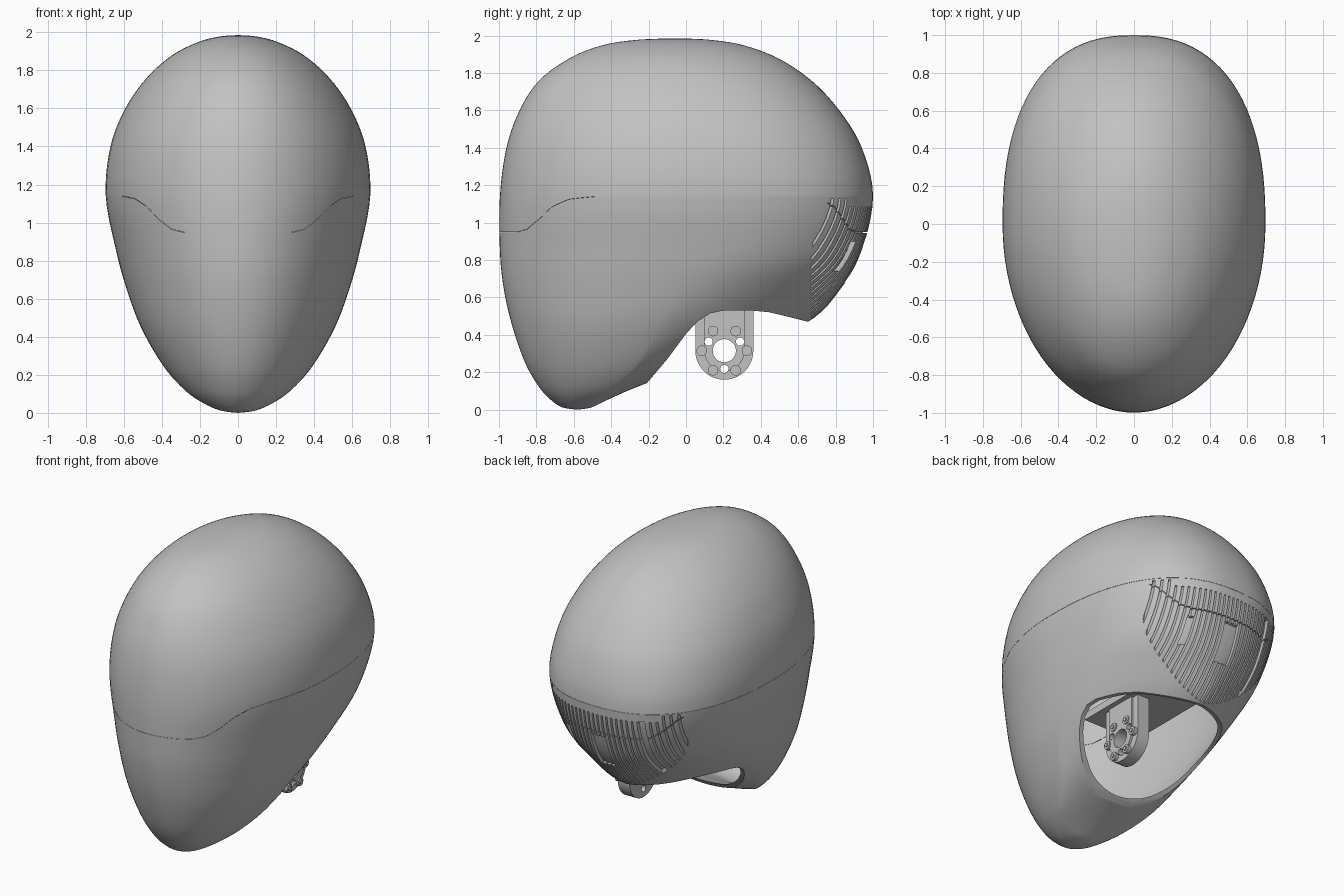
import bpy, bmesh, math
from mathutils import Vector

if "Cube" in bpy.data.objects:
    bpy.data.objects.remove(bpy.data.objects["Cube"], do_unlink=True)

grey = bpy.data.materials.new("plain_grey")
grey.use_nodes = True
COLOUR = (0.54, 0.54, 0.54, 1)
grey.diffuse_color = COLOUR
grey.node_tree.nodes["Principled BSDF"].inputs["Base Color"].default_value = COLOUR


def finish(name, bm):
    bmesh.ops.recalc_face_normals(bm, faces=bm.faces)
    mesh = bpy.data.meshes.new(name)
    bm.to_mesh(mesh)
    bm.free()
    obj = bpy.data.objects.new(name, mesh)
    bpy.context.collection.objects.link(obj)
    mesh.materials.append(grey)
    return obj


def activate(obj):
    bpy.ops.object.select_all(action="DESELECT")
    obj.select_set(True)
    bpy.context.view_layer.objects.active = obj


def apply(obj, kind, **settings):
    activate(obj)
    mod = obj.modifiers.new(kind.lower(), kind)
    for key, value in settings.items():
        setattr(mod, key, value)
    bpy.ops.object.modifier_apply(modifier=mod.name)


def boolean(obj, cutter, operation="DIFFERENCE", keep=False):
    apply(obj, "BOOLEAN", object=cutter, operation=operation, solver="EXACT")
    if not keep:
        bpy.data.objects.remove(cutter, do_unlink=True)


def smooth(obj, degrees=35):
    activate(obj)
    bpy.ops.object.shade_smooth_by_angle(angle=math.radians(degrees))


def add_prism(bm, points, lo, hi, axis="x"):
    """Extrude a (y, z) outline along x, or an (x, z) outline along y."""
    place = (lambda a, b, d: (d, a, b)) if axis == "x" else (lambda a, b, d: (a, d, b))
    ends = [[bm.verts.new(place(a, b, d)) for a, b in points] for d in (lo, hi)]
    bm.faces.new(ends[0])
    bm.faces.new(ends[1][::-1])
    for i in range(len(points)):
        j = (i + 1) % len(points)
        bm.faces.new((ends[0][i], ends[0][j], ends[1][j], ends[1][i]))


def prism(name, points, lo, hi, axis="x"):
    bm = bmesh.new()
    add_prism(bm, points, lo, hi, axis)
    return finish(name, bm)


def rect(a0, a1, b0, b1):
    return [(a0, b0), (a1, b0), (a1, b1), (a0, b1)]


def circle(cy, cz, r, n=32):
    return [(cy + r * math.cos(math.tau * i / n), cz + r * math.sin(math.tau * i / n))
            for i in range(n)]


# Head sections: height, front y, back y, half width, widest y, back squareness
SECTIONS = [
    (0, -.58, -.58, 0, -.58, 2), (.012, -.66, -.505, .09, -.57, 2),
    (.05, -.72, -.425, .18, -.5, 1.9), (.12, -.785, -.265, .28, -.39, 1.7),
    (.25, -.86, .08, .395, -.26, 1.5), (.45, -.93, .62, .51, -.15, 1.57),
    (.65, -.975, .83, .585, -.05, 1.88), (.85, -.995, .94, .64, 0, 2.25),
    (1.14, -.995, 1, .695, 0, 2.4), (1.4, -.96, .94, .67, 0, 2.3),
    (1.6, -.89, .82, .592, 0, 2.2), (1.76, -.785, .67, .48, -.02, 2.1),
    (1.88, -.62, .49, .345, -.04, 2), (1.95, -.44, .3, .205, -.05, 2),
    (1.978, -.25, .12, .095, -.05, 2), (1.985, -.05, -.05, 0, -.05, 2)]


def section(t):
    """Smoothly blend between neighbouring sections."""
    last = len(SECTIONS) - 1
    i = min(int(t), last - 1)
    f = t - i
    a, b, c, d = (SECTIONS[max(0, min(last, i + k))] for k in (-1, 0, 1, 2))
    return [q + f / 2 * (r - p + f * (2 * p - 5 * q + 4 * r - s + f * (3 * (q - r) + s - p)))
            for p, q, r, s in zip(a, b, c, d)]


def head_body(name, thickness, scale=1, around=96, steps=5):
    bm = bmesh.new()
    rings = []
    count = (len(SECTIONS) - 1) * steps
    for k in range(1, count):
        z, front, back, half, mid, power = section(k / steps)
        ring = []
        for i in range(around):
            c, s = math.cos(math.tau * i / around), math.sin(math.tau * i / around)
            e = 2 / power if s > 0 else 1
            x = math.copysign(half * abs(c) ** e, c)
            y = mid + ((back - mid) * s ** e if s > 0 else (mid - front) * s)
            ring.append(bm.verts.new((x, y, z)))
        rings.append(ring)
    for low, high in zip(rings, rings[1:]):
        for i in range(around):
            j = (i + 1) % around
            bm.faces.new((low[i], low[j], high[j], high[i]))
    for ring, sec in ((rings[0], SECTIONS[0]), (rings[-1], SECTIONS[-1])):
        pole = bm.verts.new((0, sec[1], sec[0]))
        for i in range(around):
            bm.faces.new((ring[i], ring[(i + 1) % around], pole))
    centre = Vector((0, .1, 1))
    for v in bm.verts:
        v.co = centre + (v.co - centre) * scale
    obj = finish(name, bm)
    apply(obj, "SOLIDIFY", thickness=thickness, offset=-1)
    return obj


# Neck opening, sweeping up from the chin to the back
NECK = [(-.23, -.3), (-.21, .14), (-.1, .27), (0, .405), (.06, .47), (.13, .515), (.2, .53),
        (.35, .53), (.45, .52), (.66, .468), (1, .42), (1, -.3)]
# Vent area at the lower back, below a solid lip
VENT = [(.77, 1.128), (.72, 1.03), (.685, .93), (.667, .8), (.667, .3), (1.3, .3),
        (1.3, 1.085), (.87, 1.085), (.86, 1.128)]

# Parting seam: level round the sides and back, dipping across the face and the vent
half_seam = [(0, .948), (.28, .948), (.35, .965), (.42, 1.02), (.48, 1.085),
             (.54, 1.125), (.61, 1.14), (.9, 1.14)]
seam = [(-x, z) for x, z in half_seam[:0:-1]] + half_seam


def seam_band(gap):
    return [(x, z - gap) for x, z in seam] + [(x, z + gap) for x, z in seam[::-1]]


shell = head_body("head_shell", .022)
boolean(shell, prism("neck_cutter", NECK, -1, 1))

# Vent fins, cut from the same form
fins = head_body("vent_fins", .04)
boolean(fins, prism("neck_cutter", NECK, -1, 1))
bm = bmesh.new()
PITCH = .034
for i in range(-16, 17):
    add_prism(bm, VENT, i * PITCH - .0115, i * PITCH + .0115)
boolean(fins, finish("fin_cutter", bm), "INTERSECT")
bm = bmesh.new()
add_prism(bm, rect(-.055, .055, .68, .92), .5, 1.3, "y")
for x in (-.28, .28):
    add_prism(bm, rect(x - .02, x + .02, .74, .9), .5, 1.3, "y")
boolean(fins, finish("window_cutter", bm))
boolean(fins, prism("vent_seam_cutter", seam_band(.003), .5, 1.3, "y"))

# Backing panel behind the fins
backing = head_body("vent_backing", .02, .972)
boolean(backing, prism("neck_cutter", NECK, -1, 1))
boolean(backing, prism("backing_cutter", VENT, -1, 1), "INTERSECT")
boolean(shell, prism("vent_cutter", VENT, -1, 1))

# Hairline seam through the shell
GAP = .0008
boolean(shell, prism("seam_cutter", seam_band(GAP), -1.2, 0, "y"))
boolean(shell, prism("seam_cutter", rect(-1, 1, 1.14 - GAP, 1.14 + GAP), -.01, 1.2, "y"))
for obj in (shell, fins, backing):
    smooth(obj)


# Neck bracket with a round lower end
def tongue(half, top, cy=.205, cz=.315, n=24):
    arc = [(cy + half * math.cos(math.pi * i / n), cz - half * math.sin(math.pi * i / n))
           for i in range(n + 1)]
    return [(cy + half, top)] + arc + [(cy - half, top)]


bracket = prism("neck_bracket", tongue(.155, .6), .18, .27)
face = prism("bracket_face", tongue(.108, .6), .265, .285)
bm = bmesh.new()
add_prism(bm, circle(.205, .315, .062), .1, .4)
for angle in (30, 150, 270):
    a = math.radians(angle)
    add_prism(bm, circle(.205 + .097 * math.cos(a), .315 + .097 * math.sin(a), .022, 20), .1, .4)
holes = finish("hole_cutter", bm)
boolean(bracket, holes, keep=True)
boolean(face, holes)

# Screw bosses around the bracket hole
bm = bmesh.new()
for i in range(6):
    a = math.tau * i / 6
    y, z = .205 + .121 * math.cos(a), .315 + .121 * math.sin(a)
    add_prism(bm, circle(y, z, .028, 20), .22, .294)
    add_prism(bm, circle(y, z, .013, 12), .22, .302)
bosses = finish("bracket_screws", bm)
for obj in (bracket, face, bosses):
    smooth(obj)

# Inner mounting plate carrying the bracket
prism("mounting_plate", rect(-.1, .55, .57, .62), -.09, .32)
